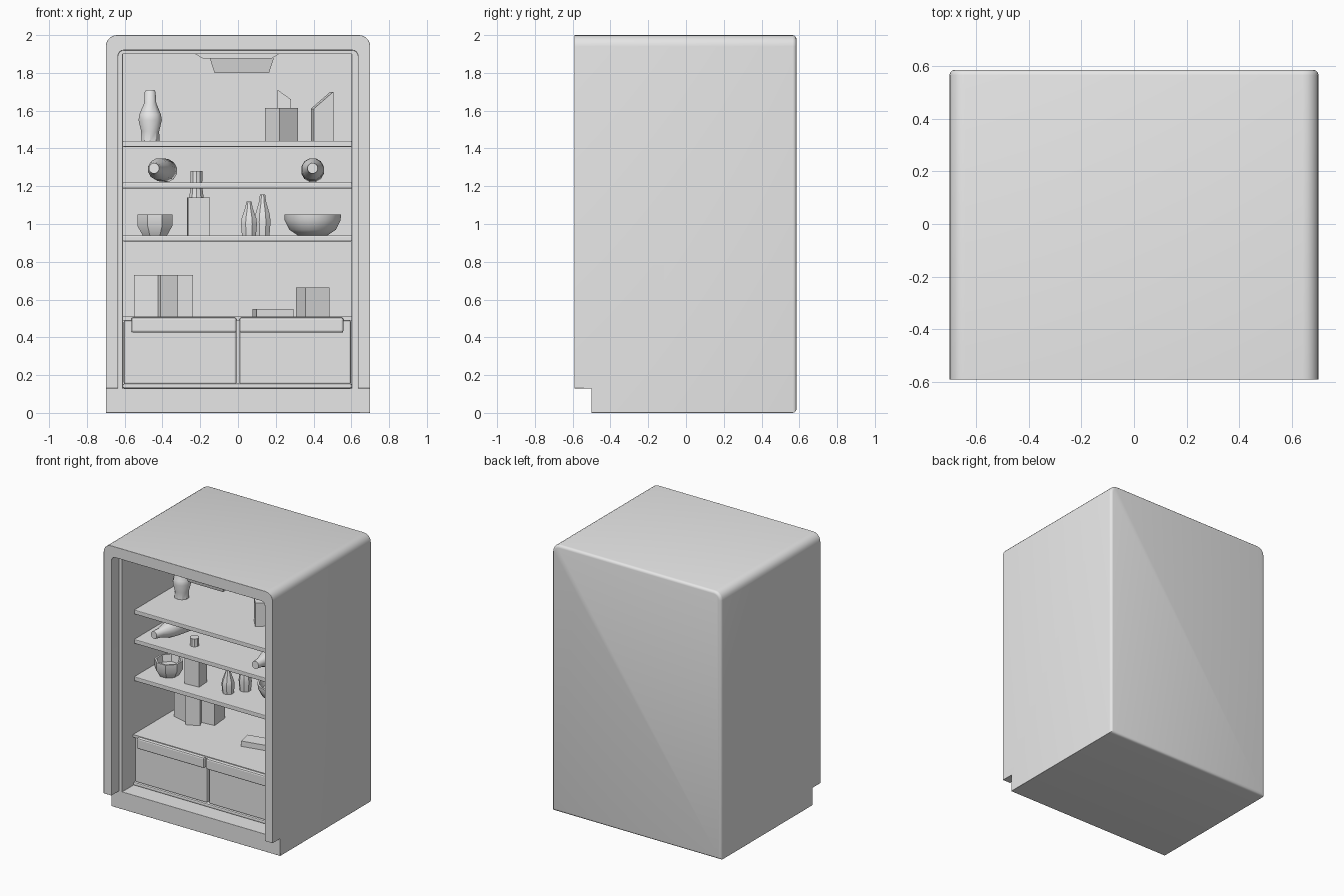
import bpy, bmesh, math
from mathutils import Matrix, Vector

cube = bpy.data.objects.get("Cube")
if cube:
    bpy.data.objects.remove(cube, do_unlink=True)

grey = bpy.data.materials.new("plain grey")
grey.use_nodes = True
grey.diffuse_color = (0.8, 0.8, 0.8, 1)
grey.node_tree.nodes["Principled BSDF"].inputs["Base Color"].default_value = (0.8, 0.8, 0.8, 1)


def make(name, bm):
    bmesh.ops.recalc_face_normals(bm, faces=bm.faces)
    mesh = bpy.data.meshes.new(name)
    bm.to_mesh(mesh)
    bm.free()
    mesh.materials.append(grey)
    ob = bpy.data.objects.new(name, mesh)
    bpy.context.collection.objects.link(ob)
    return ob


def activate(ob):
    bpy.ops.object.select_all(action='DESELECT')
    ob.select_set(True)
    bpy.context.view_layer.objects.active = ob


def smooth(ob, angle=35):
    activate(ob)
    bpy.ops.object.shade_smooth_by_angle(angle=math.radians(angle))


def box_mesh(x, y, z):
    """Box between (low, high) limits on each axis."""
    bm = bmesh.new()
    bmesh.ops.create_cube(bm, size=1)
    for v in bm.verts:
        v.co = Vector([lim[0] if c < 0 else lim[1] for c, lim in zip(v.co, (x, y, z))])
    return bm


def bevel(bm, test, width, segments=4):
    edges = [e for e in bm.edges if test(e.verts[0].co, e.verts[1].co)]
    bmesh.ops.bevel(bm, geom=edges, offset=width, segments=segments, profile=0.5, affect='EDGES')


def box(name, x, y, z, round_width=0.0):
    bm = box_mesh(x, y, z)
    if round_width:
        bevel(bm, lambda a, b: True, round_width, 2)
    return make(name, bm)


def turned_box(name, centre, size, z, angle, top=lambda x, y: 0):
    """Box turned about z; top gives extra height at each upper corner."""
    w, d = size[0] / 2, size[1] / 2
    bm = box_mesh((-w, w), (-d, d), z)
    for v in bm.verts:
        if v.co.z > z[0] + 0.001:
            v.co.z += top(v.co.x, v.co.y)
    bm.transform(Matrix.Translation((*centre, 0)) @ Matrix.Rotation(math.radians(angle), 4, 'Z'))
    return make(name, bm)


def lathe(name, profile, place, sides=12):
    """Turned form from (radius, height) pairs, with closed ends."""
    bm = bmesh.new()
    rings = []
    for r, h in profile:
        rings.append([bm.verts.new((r * math.cos(t), r * math.sin(t), h))
                      for t in (math.tau * (i + 0.5) / sides for i in range(sides))])
    for a, b in zip(rings, rings[1:]):
        for i in range(sides):
            j = (i + 1) % sides
            bm.faces.new((a[i], a[j], b[j], b[i]))
    bm.faces.new(rings[0])
    bm.faces.new(rings[-1])
    bm.transform(place)
    ob = make(name, bm)
    smooth(ob)
    return ob


def at(x, y, z):
    return Matrix.Translation((x, y, z))


# Cabinet: rounded block with cavity, front recess and toe notch cut away
BACK, STEP, SILL = 0.585, -0.5, 0.13
bm = box_mesh((-0.7, 0.7), (-0.59, BACK), (0, 2))
bevel(bm, lambda a, b: abs(a.y - b.y) > 1 and a.z > 1, 0.06, 5)
bevel(bm, lambda a, b: min(a.y, b.y) > BACK - 0.001, 0.02, 3)
cabinet = make("cabinet", bm)

cavity = box_mesh((-0.61, 0.602), (-1, 0.5), (SILL, 1.9))
recess = box_mesh((-0.635, 0.635), (-1, STEP), (-1, 1.92))
bevel(recess, lambda a, b: abs(a.y - b.y) > 0.1 and a.z > 1, 0.03, 4)
notch = box_mesh((-1, 1), (-1, STEP), (-1, SILL))
for label, cut in (("cavity", cavity), ("recess", recess), ("notch", notch)):
    cutter = make(label + "_cutter", cut)
    cutter.hide_render = True
    activate(cabinet)
    mod = cabinet.modifiers.new("cut", 'BOOLEAN')
    mod.operation, mod.solver, mod.object = 'DIFFERENCE', 'EXACT', cutter
    bpy.ops.object.modifier_apply(modifier=mod.name)
    bpy.data.objects.remove(cutter, do_unlink=True)
soft = cabinet.modifiers.new("soft_edges", 'BEVEL')
soft.width, soft.segments, soft.limit_method = 0.01, 2, 'ANGLE'
soft.angle_limit = math.radians(50)
smooth(cabinet)

# Shelves and the panel over the drawers
for name, top in (("upper_shelf", 1.44), ("middle_shelf", 1.22), ("lower_shelf", 0.94)):
    box(name, (-0.61, 0.602), (-0.36, 0.5), (top - 0.032, top), 0.005)
box("drawer_cover", (-0.61, 0.602), (-0.37, 0.5), (0.49, 0.51))

# Two drawers with overhanging lips
for side, x0, x1 in (("right", -0.605, -0.008), ("left", 0.008, 0.598)):
    box(side + "_drawer", (x0, x1), (-0.355, 0.49), (0.15, 0.49), 0.01)
    inset = 0.04
    lip_x = (x0 + inset, x1) if x0 < 0 else (x0, x1 - inset)
    box(side + "_drawer_lip", lip_x, (-0.395, -0.34), (0.425, 0.505), 0.01)
box("drawer_rail", (-0.61, 0.602), (-0.37, 0.49), (SILL, 0.155), 0.008)

# Ceiling lamp: wide flange over a tapered housing
bm = box_mesh((-0.23, 0.22), (-0.45, -0.05), (1.875, 1.902))
for v in bm.verts:
    if v.co.z < 1.88:
        v.co.x *= 0.8
make("lamp_flange", bm)
bm = box_mesh((-0.15, 0.19), (-0.43, -0.07), (1.80, 1.88))
for v in bm.verts:
    if v.co.z < 1.81:
        v.co.x = 0.02 + (v.co.x - 0.02) * 0.85
        v.co.y = -0.25 + (v.co.y + 0.25) * 0.9
make("lamp_housing", bm)

# Upper shelf goods
lathe("tall_bottle", [(0.052, 0), (0.05, 0.05), (0.065, 0.11), (0.06, 0.14), (0.034, 0.2),
                      (0.03, 0.26), (0.022, 0.27)], at(-0.465, 0, 1.44), 10)
turned_box("gabled_carton", (0.23, -0.02), (0.13, 0.12), (1.44, 1.615), 40)
turned_box("gabled_carton_fold", (0.245, 0), (0.07, 0.04), (1.61, 1.66), 0,
           lambda x, y: 0.05 if x < 0 else 0)
turned_box("slanted_carton", (0.445, 0), (0.105, 0.09), (1.44, 1.61), 10,
           lambda x, y: 0.09 if x > 0 else 0)

# Middle shelf goods: bottles lying with necks forward
lying = [(0.028, 0), (0.034, 0.06), (0.058, 0.14), (0.062, 0.2), (0.062, 0.36), (0.05, 0.38)]
for name, x, turn in (("right_lying_bottle", -0.445, -10), ("left_lying_bottle", 0.395, 0)):
    pose = (at(x, -0.36, 1.295) @ Matrix.Rotation(math.radians(turn), 4, 'Z')
            @ Matrix.Rotation(math.radians(-92), 4, 'X'))
    lathe(name, lying, pose)

# Lower shelf goods
lathe("cup", [(0.07, 0), (0.1, 0.05), (0.1, 0.11), (0.085, 0.11), (0.075, 0.06)],
      at(-0.44, -0.19, 0.94), 8)
turned_box("square_bottle", (-0.21, -0.2), (0.115, 0.1), (0.94, 1.14), 4)
lathe("square_bottle_neck", [(0.04, 0), (0.032, 0.06), (0.033, 0.14)], at(-0.22, -0.2, 1.14), 10)
flask = [(0.04, 0), (0.046, 0.06), (0.042, 0.09), (0.02, 0.15), (0.015, 0.18)]
lathe("front_flask", flask, at(0.058, -0.2, 0.94), 8)
lathe("back_flask", flask, at(0.13, -0.1, 0.94) @ Matrix.Scale(1.2, 4, (0, 0, 1)), 8)
lathe("bowl", [(0.08, 0), (0.125, 0.03), (0.15, 0.08), (0.152, 0.11), (0.138, 0.11),
               (0.12, 0.06), (0.07, 0.025)], at(0.395, -0.07, 0.94), 20)

# Boxes standing on the drawer cover
turned_box("right_tall_box", (-0.47, 0.06), (0.14, 0.1), (0.51, 0.73), -15)
turned_box("middle_tall_box", (-0.385, 0.03), (0.1, 0.1), (0.51, 0.73), 25)
turned_box("back_tall_box", (-0.3, 0.13), (0.11, 0.14), (0.51, 0.73), 5)
turned_box("flat_box", (0.185, -0.03), (0.2, 0.11), (0.51, 0.55), 12)
turned_box("left_box", (0.395, 0.08), (0.14, 0.12), (0.51, 0.665), 25)
